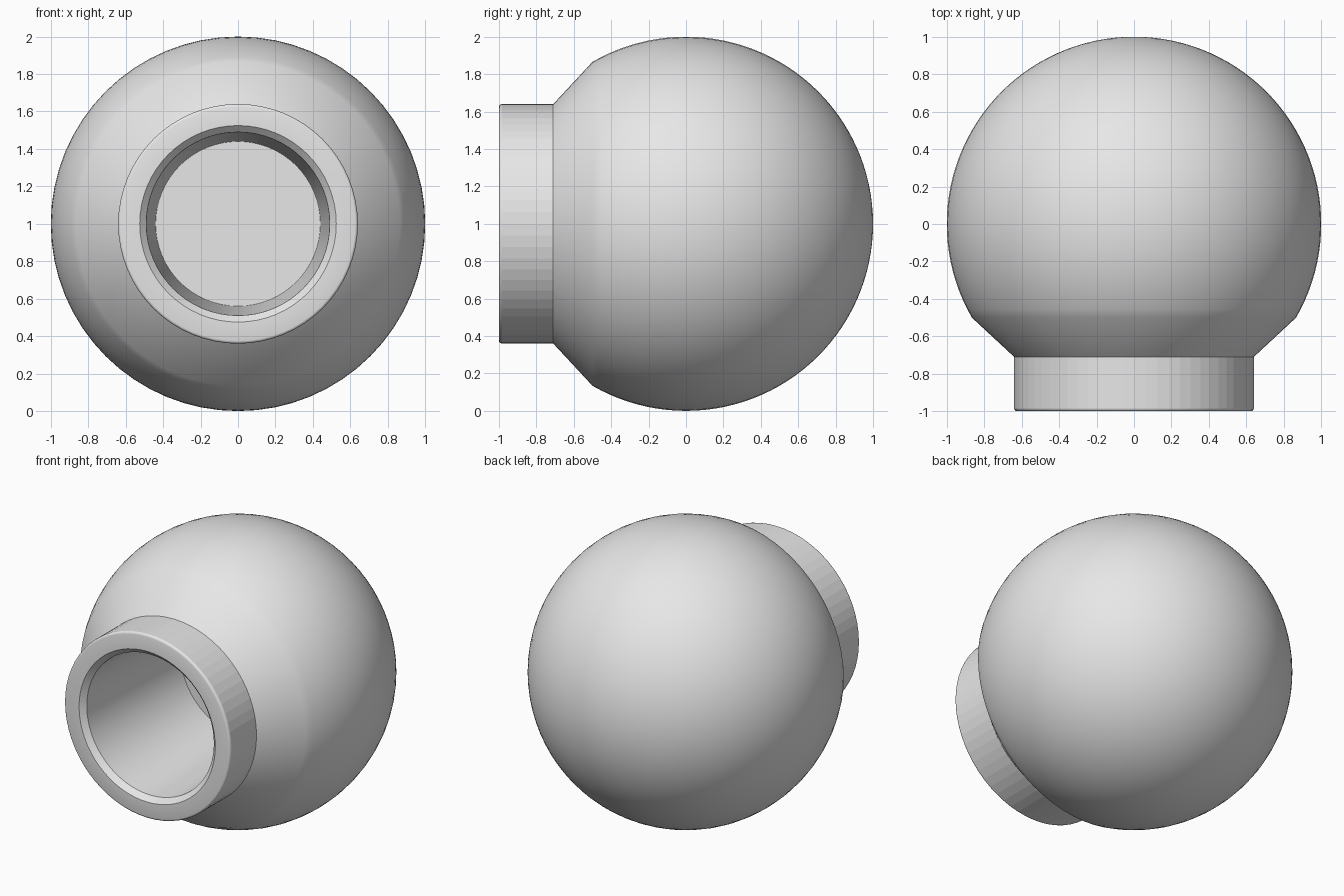
import bpy, bmesh
from math import sin, cos, pi, radians
from mathutils import Vector

if "Cube" in bpy.data.objects:
    bpy.data.objects.remove(bpy.data.objects["Cube"], do_unlink=True)

SEGMENTS = 64
ARC_STEPS = 40

# Plain grey material
grey = bpy.data.materials.new("plain_grey")
grey.use_nodes = True
grey.diffuse_color = (0.8, 0.8, 0.8, 1)
grey.node_tree.nodes["Principled BSDF"].inputs["Base Color"].default_value = (0.8, 0.8, 0.8, 1)


def lathe(name, profile):
    """Turn (radius, y) points around the horizontal y axis at z = 1."""
    bm = bmesh.new()
    verts = [bm.verts.new((r, y, 1)) for r, y in profile]
    edges = [bm.edges.new(pair) for pair in zip(verts, verts[1:])]
    bmesh.ops.spin(bm, geom=verts + edges, cent=(0, 0, 1), axis=(0, 1, 0),
                   angle=2 * pi, steps=SEGMENTS, use_duplicate=False)
    bmesh.ops.remove_doubles(bm, verts=bm.verts[:], dist=0.0005)
    bmesh.ops.recalc_face_normals(bm, faces=bm.faces[:])
    mesh = bpy.data.meshes.new(name)
    bm.to_mesh(mesh)
    bm.free()
    obj = bpy.data.objects.new(name, mesh)
    bpy.context.collection.objects.link(obj)
    mesh.materials.append(grey)
    return obj


# Ball, from the back pole to where the cone leaves it
arc_end = radians(120)
profile = [(sin(arc_end * i / ARC_STEPS), cos(arc_end * i / ARC_STEPS))
           for i in range(ARC_STEPS + 1)]

# Cone and straight collar with a small rounded front edge
profile += [(0.64, -0.71)]
for i in range(4):
    a = radians(30 * i)
    profile.append((0.625 + 0.015 * cos(a), -0.985 - 0.015 * sin(a)))

# Chamfered mouth, tapered bore and flat bottom
profile += [(0.525, -1), (0.49, -0.965), (0.44, 0), (0, 0)]
knob = lathe("ball_knob", profile)

# Smooth shading with sharp rims, faceted collar
bpy.ops.object.select_all(action='DESELECT')
knob.select_set(True)
bpy.context.view_layer.objects.active = knob
bpy.ops.object.shade_smooth_by_angle(angle=radians(32))
for face in knob.data.polygons:
    axis_offset = (face.center - Vector((0, face.center.y, 1))).length
    if face.center.y < -0.75 and axis_offset > 0.6 and abs(face.normal.y) < 0.05:
        face.use_smooth = False
